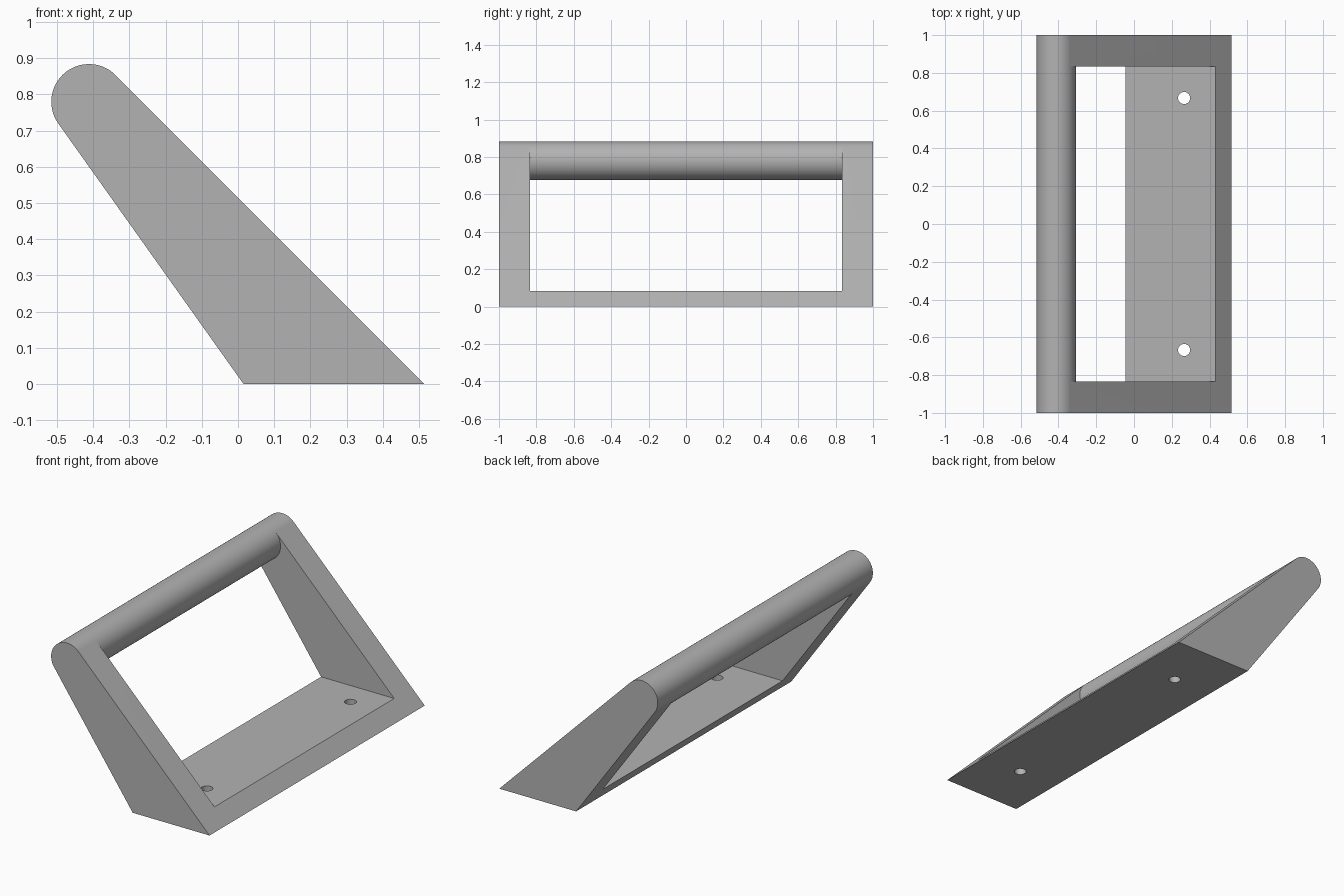
import bpy, bmesh
from math import sin, cos, radians, atan2, sqrt, pi

cube = bpy.data.objects.get("Cube")
if cube:
    bpy.data.objects.remove(cube, do_unlink=True)

# Main dimensions
HALF, INNER = 1.0, 0.835
BAR_X, BAR_Z, BAR_R = -0.412, 0.78, 0.104
FRONT_X, BACK_X, PLATE = 0.515, 0.015, 0.083
HOLE_X, HOLE_Y, HOLE_R = 0.265, 0.667, 0.032

grey = bpy.data.materials.new("plain grey")
grey.use_nodes = True
colour = (0.45, 0.45, 0.45, 1)
grey.diffuse_color = colour
grey.node_tree.nodes["Principled BSDF"].inputs["Base Color"].default_value = colour


def tangent_angle(x, side):
    """Angle on the bar where a straight edge from (x, 0) touches it."""
    dx, dz = x - BAR_X, -BAR_Z
    reach = sqrt(dx * dx + dz * dz)
    spread = pi / 2 - math_asin(BAR_R / reach)
    return atan2(dz, dx) + side * spread


def math_asin(v):
    return atan2(v, sqrt(1 - v * v))


def arc(a, b, count):
    angles = [a + (b - a) * i / count for i in range(count + 1)]
    return [(BAR_X + BAR_R * cos(t), BAR_Z + BAR_R * sin(t)) for t in angles]


def along(p, q):
    """Point on the edge p-q at the height of the plate top."""
    t = (PLATE - p[1]) / (q[1] - p[1])
    return (p[0] + (q[0] - p[0]) * t, PLATE)


# Side profile: round top, two tangent straight edges, flat foot
up = tangent_angle(FRONT_X, 1)
low = tangent_angle(BACK_X, -1) + 2 * pi
outer = arc(up, low, 40)
inner = arc(low, up + 2 * pi, 40)[1:-1]
foot_front, foot_back = (FRONT_X, 0), (BACK_X, 0)
plate_front = along(foot_front, outer[0])
plate_back = along(foot_back, outer[-1])

# Frame: strips between four stations along the length
bm = bmesh.new()
verts = {}


def vert(p, y):
    key = (p, y)
    if key not in verts:
        verts[key] = bm.verts.new((p[0], y, p[1]))
    return verts[key]


stations = (-HALF, -INNER, INNER, HALF)


def strip(points, bays):
    for p, q in zip(points, points[1:]):
        for b in bays:
            y0, y1 = stations[b], stations[b + 1]
            bm.faces.new([vert(p, y0), vert(q, y0), vert(q, y1), vert(p, y1)])


strip(outer, (0, 1, 2))                                             # bar outside
strip([outer[-1]] + inner + [outer[0]], (1,))                       # bar inside
strip([plate_back, foot_back, foot_front, plate_front], (0, 1, 2))  # foot
strip([plate_front, plate_back], (1,))                              # plate top
strip([outer[-1], plate_back], (0, 2))                              # cheek backs
strip([plate_front, outer[0]], (0, 2))                              # cheek fronts
for y in (-HALF, HALF):
    bm.faces.new([vert(p, y) for p in
                  outer + [plate_back, foot_back, foot_front, plate_front]])
for y in (-INNER, INNER):
    bm.faces.new([vert(p, y) for p in
                  [outer[-1]] + inner + [outer[0], plate_front, plate_back]])
bmesh.ops.recalc_face_normals(bm, faces=bm.faces[:])

mesh = bpy.data.meshes.new("handle_frame")
bm.to_mesh(mesh)
bm.free()
mesh.materials.append(grey)
frame = bpy.data.objects.new("handle_frame", mesh)
bpy.context.collection.objects.link(frame)

# Two screw holes through the plate
for side in (-1, 1):
    bpy.ops.mesh.primitive_cylinder_add(vertices=32, radius=HOLE_R, depth=0.3,
                                        location=(HOLE_X, side * HOLE_Y, PLATE / 2))
    cutter = bpy.context.object
    cutter.name = "hole_cutter"
    cutter.hide_render = True
    cutter.data.materials.append(grey)
    cut = frame.modifiers.new("screw_hole", "BOOLEAN")
    cut.operation, cut.solver, cut.object = "DIFFERENCE", "EXACT", cutter
    bpy.ops.object.select_all(action="DESELECT")
    frame.select_set(True)
    bpy.context.view_layer.objects.active = frame
    bpy.ops.object.modifier_apply(modifier=cut.name)
    bpy.data.objects.remove(cutter, do_unlink=True)

bpy.ops.object.shade_smooth_by_angle(angle=radians(30))
